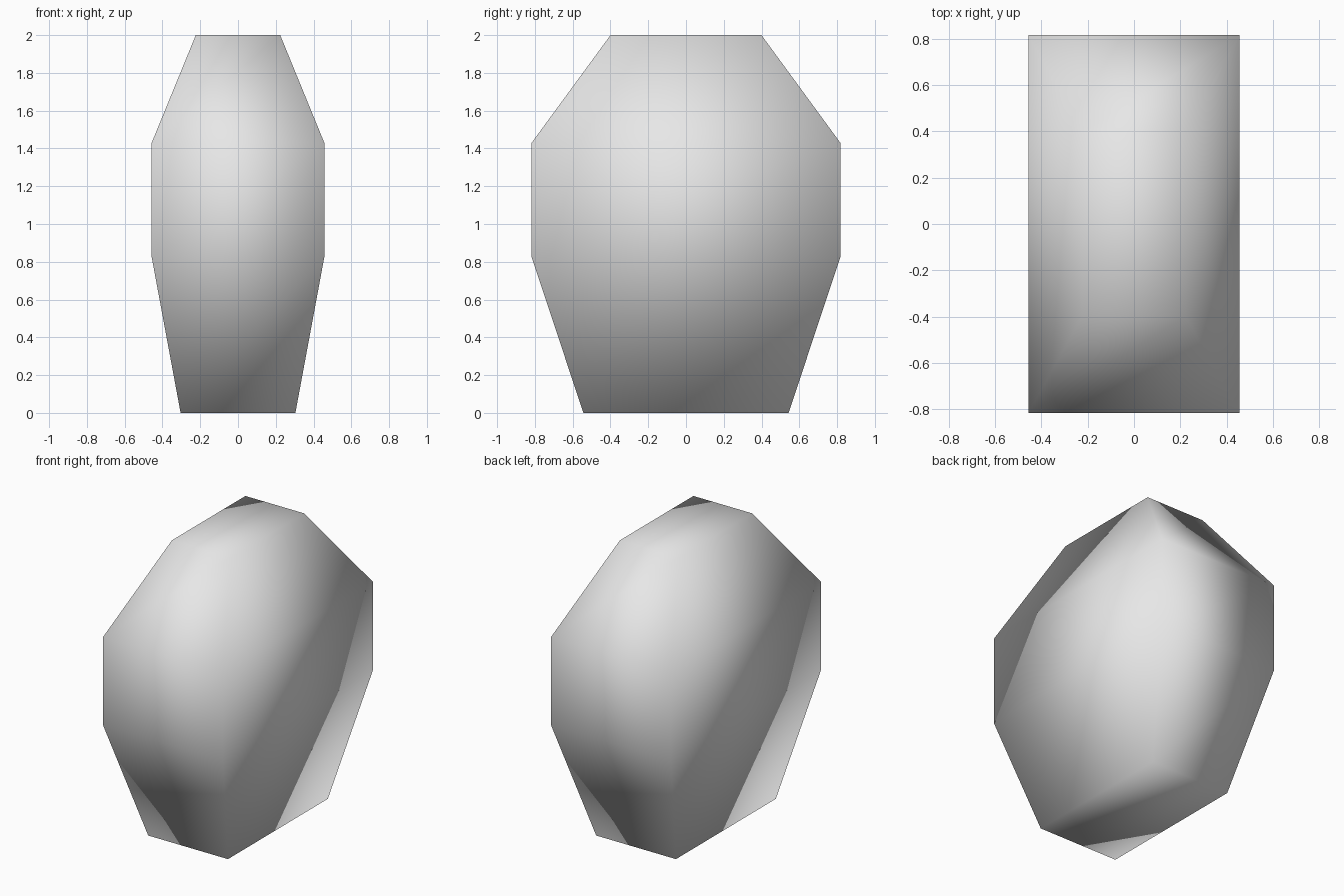
import bpy
import bmesh

cube = bpy.data.objects.get("Cube")
if cube:
    bpy.data.objects.remove(cube, do_unlink=True)

# Plain grey surface
grey = bpy.data.materials.new("light_grey")
grey.use_nodes = True
grey.diffuse_color = (0.8, 0.8, 0.8, 1)
grey.node_tree.nodes["Principled BSDF"].inputs["Base Color"].default_value = (0.8, 0.8, 0.8, 1)

# Rectangular cross-section, scaled at each height
HALF_X, HALF_Y = 0.457, 0.817
PROFILE = [(0, 0.665), (0.825, 1), (1.43, 1), (2, 0.489)]
CORNERS = [(-1, -1), (1, -1), (1, 1), (-1, 1)]

bm = bmesh.new()
rings = [[bm.verts.new((sx * HALF_X * s, sy * HALF_Y * s, z)) for sx, sy in CORNERS]
         for z, s in PROFILE]

# Side walls between neighbouring rings
for low, high in zip(rings, rings[1:]):
    for i in range(4):
        j = (i + 1) % 4
        bm.faces.new((low[i], low[j], high[j], high[i]))

# Closed bottom and top
bm.faces.new(reversed(rings[0]))
bm.faces.new(rings[-1])
bmesh.ops.recalc_face_normals(bm, faces=bm.faces)
for face in bm.faces:
    face.smooth = True

mesh = bpy.data.meshes.new("faceted_stone")
bm.to_mesh(mesh)
bm.free()
mesh.materials.append(grey)
stone = bpy.data.objects.new("faceted_stone", mesh)
bpy.context.collection.objects.link(stone)
